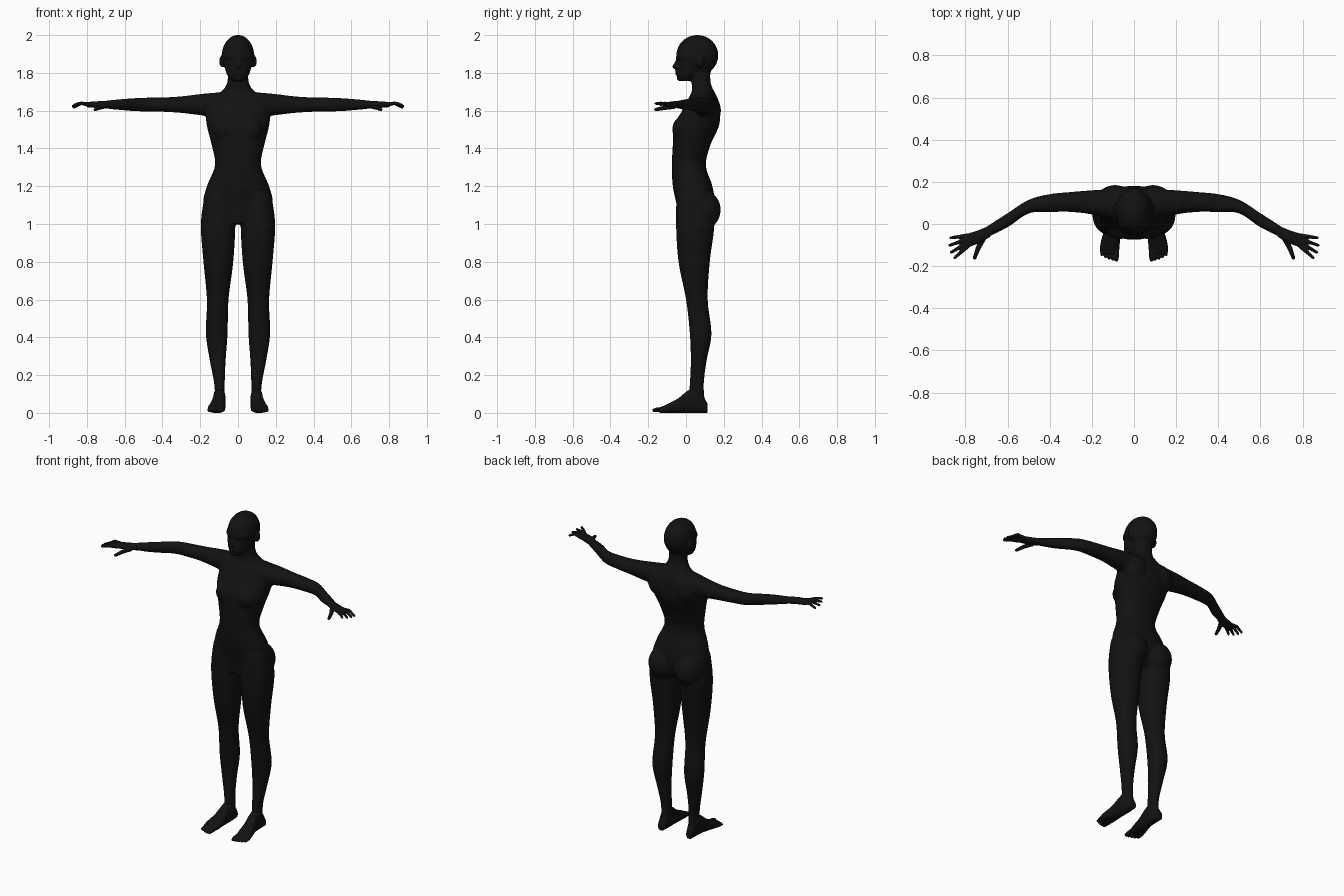
import bpy, bmesh, math
from mathutils import Vector, Matrix

cube = bpy.data.objects.get("Cube")
if cube:
    bpy.data.objects.remove(cube, do_unlink=True)

skin = bpy.data.materials.new("matte_black")
skin.use_nodes = True
colour = (.006, .006, .006, 1)
skin.diffuse_color = colour
skin.node_tree.nodes["Principled BSDF"].inputs["Base Color"].default_value = colour


def spline(rows, steps=5):
    """Smoothly interpolate section rows with a Catmull-Rom curve."""
    rows = [Vector(row) for row in rows]
    padded = [rows[0], *rows, rows[-1]]
    dense = []
    for before, start, end, after in zip(padded, rows, rows[1:], padded[3:]):
        leave, arrive = (end - before) / 2, (after - start) / 2
        for step in range(steps):
            t = step / steps
            ease = t * t * (3 - 2 * t)
            dense.append(start.lerp(end, ease) + leave * t * (1 - t) ** 2 - arrive * t * t * (1 - t))
    return dense + [rows[-1]]


def loft(bm, rows, axis, side=1, power=2.2, count=32):
    """Rows are (position, u_min, u_max, v_min, v_max) along one axis."""
    rings = []
    for position, u_min, u_max, v_min, v_max in spline(rows):
        ring = []
        for k in range(count):
            c, s = math.cos(math.tau * k / count), math.sin(math.tau * k / count)
            u = (u_min + u_max) / 2 + (u_max - u_min) / 2 * math.copysign(abs(c) ** (2 / power), c)
            v = (v_min + v_max) / 2 + (v_max - v_min) / 2 * math.copysign(abs(s) ** (2 / power), s)
            x, y, z = {"x": (position, u, v), "y": (u, position, v), "z": (u, v, position)}[axis]
            ring.append(bm.verts.new((x * side, y, z)))
        rings.append(ring)
    for lower, upper in zip(rings, rings[1:]):
        for k in range(count):
            following = (k + 1) % count
            bm.faces.new((lower[k], lower[following], upper[following], upper[k]))
    bm.faces.new(rings[0][::-1])
    bm.faces.new(rings[-1])


def stack(bm, rows):
    """Symmetric upright volume from (height, half_width, front, back)."""
    loft(bm, [(z, -half, half, front, back) for z, half, front, back in rows], "z")


def reach(bm, rows, side):
    """Level limb from (distance, front, back, half_thickness)."""
    level = 1.632
    loft(bm, [(x, front, back, level - half, level + half) for x, front, back, half in rows], "x", side)


def ball(bm, centre, size, side=1, tilt=0):
    place = Vector((centre[0] * side, centre[1], centre[2]))
    turn = Matrix.Rotation(tilt, 3, "X").to_quaternion()
    bmesh.ops.create_uvsphere(bm, u_segments=24, v_segments=16, radius=1,
                              matrix=Matrix.LocRotScale(place, turn, Vector(size)))


def digit(bm, points, radius, side):
    """Finger or toe: tapered segments with round joints."""
    points = [Vector((x * side, y, z)) for x, y, z in points]
    radii = [radius, radius * .85, radius * .65]
    for point, r in zip(points, radii):
        ball(bm, point, (r, r, r))
    for i in range(len(points) - 1):
        start, end = points[i], points[i + 1]
        along = end - start
        pose = Matrix.LocRotScale((start + end) / 2, along.to_track_quat("Z", "Y"), None)
        bmesh.ops.create_cone(bm, cap_ends=True, segments=12, radius1=radii[i],
                              radius2=radii[i + 1], depth=along.length, matrix=pose)


def finish(bm, name, voxel, smoothing):
    """Fuse the overlapping volumes into one smooth skin."""
    bmesh.ops.recalc_face_normals(bm, faces=bm.faces)
    mesh = bpy.data.meshes.new(name)
    bm.to_mesh(mesh)
    bm.free()
    mesh.materials.append(skin)
    obj = bpy.data.objects.new(name, mesh)
    bpy.context.collection.objects.link(obj)
    fuse = obj.modifiers.new("fuse", "REMESH")
    fuse.mode = "VOXEL"
    fuse.voxel_size = voxel
    fuse.use_smooth_shade = True
    soften = obj.modifiers.new("soften", "SMOOTH")
    soften.factor = .5
    soften.iterations = smoothing


# Trunk and neck, then face
trunk = [(1, .09, -.04, .11), (1.1, .18, -.05, .15), (1.2, .165, -.07, .14),
         (1.31, .122, -.075, .105), (1.42, .14, -.07, .13), (1.52, .165, -.065, .175),
         (1.6, .17, -.02, .18), (1.66, .15, .01, .17), (1.7, .09, .03, .15),
         (1.75, .057, .03, .13), (1.84, .055, .03, .13)]
face = [(1.757, .03, -.04, .02), (1.79, .058, -.05, .07), (1.83, .07, -.05, .09),
        (1.87, .075, -.044, .1), (1.89, .08, -.053, .1), (1.96, .06, -.02, .08)]
# Leg: height, inner, outer, front, back
leg = [(.06, .07, .12, .01, .1), (.16, .07, .127, .02, .095), (.28, .065, .15, .025, .11),
       (.42, .055, .17, .02, .135), (.6, .05, .165, 0, .115), (.8, .025, .183, -.04, .126),
       (1, .014, .197, -.053, .15), (1.16, .02, .175, -.05, .13)]
arm = [(.1, .02, .165, .065), (.2, .045, .16, .056), (.3, .057, .152, .044), (.4, .056, .142, .038),
       (.5, .05, .115, .037), (.6, -.016, .052, .031), (.72, -.075, -.025, .019)]

body = bmesh.new()
stack(body, trunk)
stack(body, face)
# Cranium, nose, lips and chin
ball(body, (0, .06, 1.893), (.086, .112, .108))
ball(body, (0, -.05, 1.847), (.01, .016, .03), tilt=-.35)
ball(body, (0, -.058, 1.832), (.015, .02, .01))
ball(body, (0, -.046, 1.8), (.024, .014, .01))
ball(body, (0, -.034, 1.77), (.022, .016, .014))
for side in (1, -1):
    loft(body, leg, "z", side)
    reach(body, arm, side)
    # Ear, chest, buttock and shoulder blade
    ball(body, (.087, .075, 1.86), (.013, .02, .032), side, -.2)
    ball(body, (.07, -.025, 1.5), (.06, .048, .065), side)
    ball(body, (.092, .098, 1.075), (.088, .086, .1), side)
    ball(body, (.09, .12, 1.6), (.085, .065, .09), side)
finish(body, "body", .008, 5)

palm = [(.68, -.06, -.005, .02), (.74, -.093, -.03, .018), (.8, -.115, -.048, .014)]
# Foot: position, inner, outer, top
foot = [(.114, .08, .12, .05), (.06, .067, .13, .13), (.01, .067, .133, .118),
        (-.04, .067, .145, .078), (-.1, .068, .16, .046), (-.14, .08, .15, .028)]

for side, word in ((1, "left"), (-1, "right")):
    hand = bmesh.new()
    reach(hand, palm, side)
    # Four fingers fan forward from the little finger to the index
    for i in range(4):
        angle = .13 + .2 * i
        length = .08 + .01 * math.sin(i)
        ahead, across = length * math.cos(angle), length * math.sin(angle)
        x, y, z = .79, -.055 - .017 * i, 1.632
        digit(hand, [(x, y, z), (x + ahead / 2, y - across / 2, z + .007),
                     (x + ahead, y - across, z - .015 + .007 * i)], .011, side)
    # Thumb
    digit(hand, [(.715, -.068, 1.622), (.74, -.115, 1.615), (.756, -.16, 1.606)], .014, side)
    finish(hand, word + "_hand", .0035, 3)

    sole = bmesh.new()
    loft(sole, [(y, inner, outer, 0, top) for y, inner, outer, top in foot], "y", side, 2.5)
    # Toes shrink and step back toward the outer side
    for i in range(5):
        radius = .01 if i else .014
        x = .083 + .0175 * i
        tip = -.17 + .0015 * i * i
        digit(sole, [(x, -.11, radius + .006), (x, tip + .015, radius + .003), (x, tip, radius)],
              radius, side)
    finish(sole, word + "_foot", .0035, 3)
